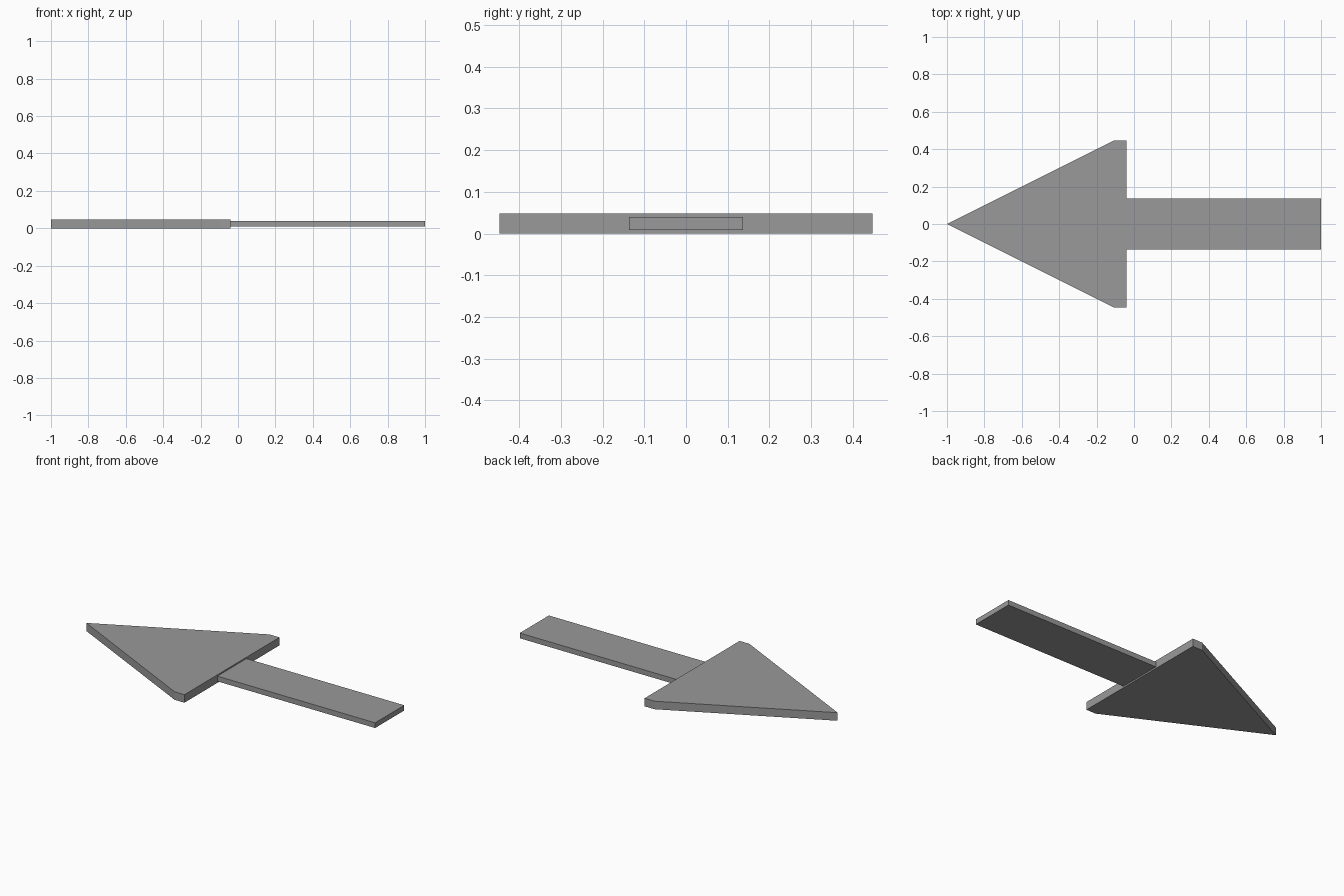
import bpy
import bmesh

cube = bpy.data.objects.get("Cube")
if cube:
    bpy.data.objects.remove(cube, do_unlink=True)

grey = bpy.data.materials.new("plain_grey")
grey.use_nodes = True
colour = (0.32, 0.32, 0.32, 1)
grey.diffuse_color = colour
grey.node_tree.nodes["Principled BSDF"].inputs["Base Color"].default_value = colour


def plate(name, outline, bottom, top):
    """Extrude a flat outline upwards into a solid plate."""
    bm = bmesh.new()
    face = bm.faces.new([bm.verts.new((x, y, bottom)) for x, y in outline])
    ext = bmesh.ops.extrude_face_region(bm, geom=[face])
    moved = [g for g in ext["geom"] if isinstance(g, bmesh.types.BMVert)]
    bmesh.ops.translate(bm, verts=moved, vec=(0, 0, top - bottom))
    bmesh.ops.recalc_face_normals(bm, faces=bm.faces)
    mesh = bpy.data.meshes.new(name)
    bm.to_mesh(mesh)
    bm.free()
    mesh.materials.append(grey)
    obj = bpy.data.objects.new(name, mesh)
    bpy.context.collection.objects.link(obj)
    return obj


# Pointed head with short blunt corners at its back
back, half = -0.04, 0.447
plate("arrow_head",
      [(-1, 0), (-0.105, -half), (back, -half), (back, half), (-0.105, half)],
      0, 0.048)

# Thinner straight shaft, centred on the thickness of the head
width = 0.137
plate("arrow_shaft",
      [(back, -width), (1, -width), (1, width), (back, width)],
      0.009, 0.04)
